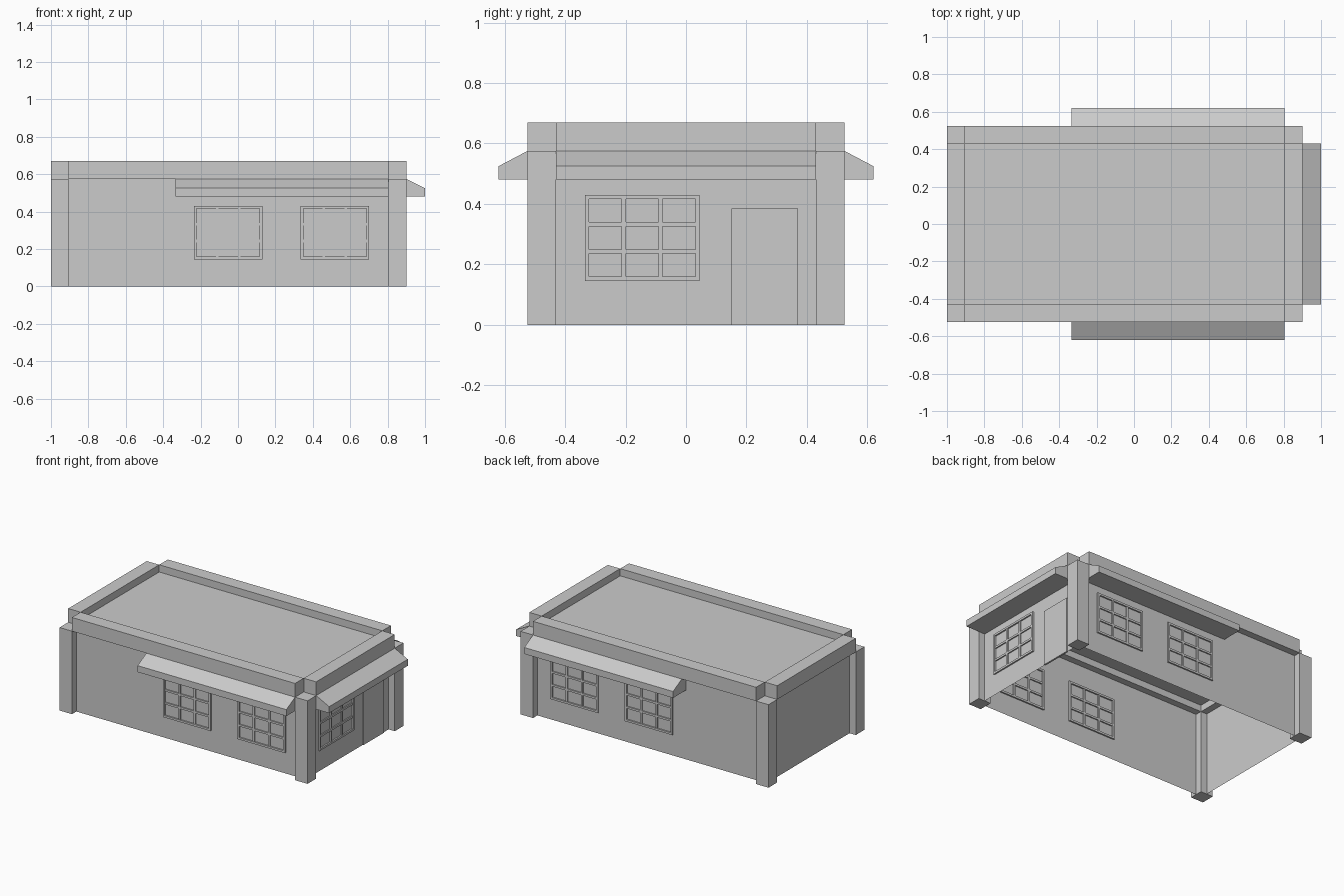
import bpy, bmesh

if "Cube" in bpy.data.objects:
    bpy.data.objects.remove(bpy.data.objects["Cube"])

X0, X1, XI0, XI1 = -1.0, 0.9, -0.905, 0.805   # outer / inner lines of the pillar grid
YO, YI = 0.525, 0.43
XW0, XW1, YW = -0.952, 0.852, 0.477           # wall planes
ZP, ZR, ZT = 0.575, 0.62, 0.67                # pillar top, roof, parapet top


def finish(name, bm):
    bmesh.ops.recalc_face_normals(bm, faces=bm.faces)
    me = bpy.data.meshes.new(name)
    bm.to_mesh(me)
    bm.free()
    ob = bpy.data.objects.new(name, me)
    bpy.context.collection.objects.link(ob)
    return ob


def add_box(bm, lo, hi):
    vs = bmesh.ops.create_cube(bm, size=1)["verts"]
    for v in vs:
        for i in range(3):
            v.co[i] = hi[i] if v.co[i] > 0 else lo[i]


def box(name, lo, hi):
    bm = bmesh.new()
    add_box(bm, lo, hi)
    return finish(name, bm)


def prism(name, profile, offset):
    bm = bmesh.new()
    face = bm.faces.new([bm.verts.new(p) for p in profile])
    ext = bmesh.ops.extrude_face_region(bm, geom=[face], use_keep_orig=True)
    moved = [g for g in ext["geom"] if isinstance(g, bmesh.types.BMVert)]
    bmesh.ops.translate(bm, vec=offset, verts=moved)
    return finish(name, bm)


def window(name, a0, a1, wall, axis):
    """Frame with a 3 x 3 grid of panes; axis is the wall's horizontal direction."""
    z0, z1, w = 0.145, 0.43, 0.014
    bm = bmesh.new()

    def bar(a, b, c, d, depth):
        if axis == "x":
            add_box(bm, (a, wall - depth, c), (b, wall + depth, d))
        else:
            add_box(bm, (wall - depth, a, c), (wall + depth, b, d))

    for i in range(4):
        depth = 0.01 if i in (0, 3) else 0.008
        a = a0 + (a1 - a0 - w) * i / 3
        bar(a, a + w, z0, z1, depth)
        z = z0 + (z1 - z0 - w) * i / 3
        bar(a0, a1, z, z + w, depth)
    return finish(name, bm)


# Corner pillars
for xn, xa, xb in (("left", X0, XI0), ("right", XI1, X1)):
    for yn, ya, yb in (("front", -YO, -YI), ("back", YI, YO)):
        box(f"{yn}_{xn}_pillar", (xa, ya, 0), (xb, yb, ZP))

# Parapets, leaving the corners notched
box("front_parapet", (XI0, -YO, ZP), (XI1, -YI, ZT))
box("back_parapet", (XI0, YI, ZP), (XI1, YO, ZT))
box("left_parapet", (X0, -YI, ZP), (XI0, YI, ZT))
box("right_parapet", (XI1, -YI, ZP), (X1, YI, ZT))

# Thin walls, open at the bottom
bm = bmesh.new()
for (xa, ya), (xb, yb) in (((XI0, -YW), (XI1, -YW)), ((XW1, -YI), (XW1, YI)),
                           ((XI1, YW), (XI0, YW)), ((XW0, YI), (XW0, -YI))):
    bm.faces.new([bm.verts.new(p) for p in
                  ((xa, ya, 0), (xb, yb, 0), (xb, yb, ZP), (xa, ya, ZP))])
finish("walls", bm)

# Flat roof
bm = bmesh.new()
bm.faces.new([bm.verts.new(p) for p in
              ((XI0, -YI, ZR), (XI1, -YI, ZR), (XI1, YI, ZR), (XI0, YI, ZR))])
finish("roof", bm)

# Awnings: (outward position, height) profile
for name, s in (("front", -1), ("back", 1)):
    prof = [(YW, 0.48), (0.62, 0.48), (0.62, 0.525), (YO, ZP), (YW, ZP)]
    prism(f"{name}_awning", [(-0.335, s * y, z) for y, z in prof], (XI1 + 0.335, 0, 0))
prof = [(XW1, 0.48), (1.0, 0.48), (1.0, 0.525), (X1, ZP), (XW1, ZP)]
prism("right_awning", [(x, -YI, z) for x, z in prof], (0, 2 * YI, 0))

# Windows
for name, s in (("front", -1), ("back", 1)):
    window(f"{name}_window_a", -0.235, 0.13, s * YW, "x")
    window(f"{name}_window_b", 0.335, 0.70, s * YW, "x")
window("right_window", -0.335, 0.045, XW1, "y")

# Door
box("door", (XW1 - 0.006, 0.15, 0), (XW1 + 0.006, 0.37, 0.385))
